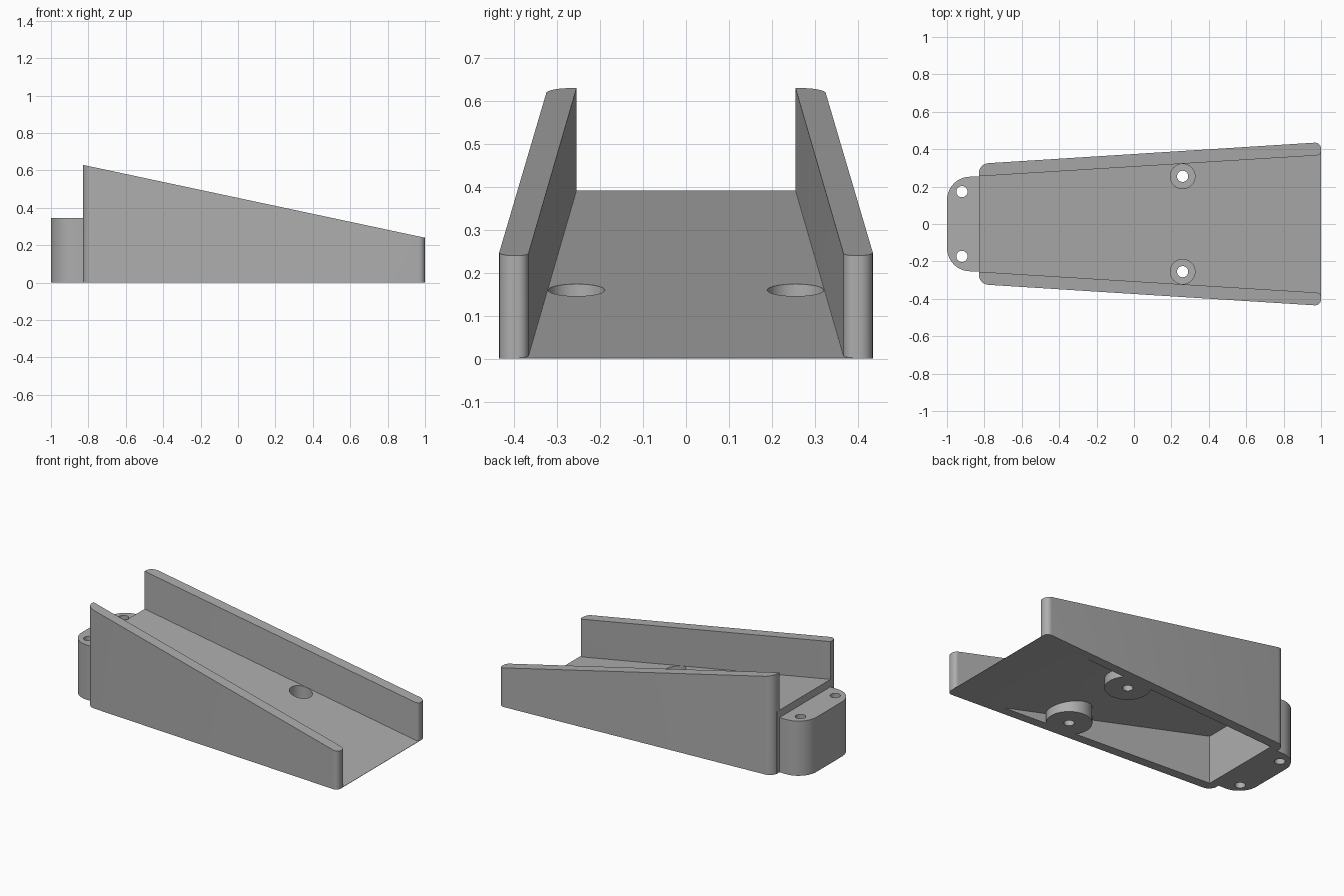
import bpy
import bmesh
import math
from mathutils import Vector

cube = bpy.data.objects.get("Cube")
if cube:
    bpy.data.objects.remove(cube, do_unlink=True)

grey = bpy.data.materials.new("plain_grey")
grey.use_nodes = True
colour = (0.42, 0.42, 0.42, 1)
grey.diffuse_color = colour
grey.node_tree.nodes["Principled BSDF"].inputs["Base Color"].default_value = colour

BACK, FRONT = -0.83, 1.0
SLOPE = 0.213


def floor_z(x):
    return SLOPE * (FRONT - x) + 0.002


def wall_z(x):
    return floor_z(x) + 0.238


def level(z):
    return lambda x: z


def fillet(points, radii, steps=10):
    """Round each corner of a plan outline by its own radius."""
    out = []
    for i, (p, r) in enumerate(zip(points, radii)):
        p = Vector(p)
        a = (Vector(points[i - 1]) - p).normalized()
        b = (Vector(points[(i + 1) % len(points)]) - p).normalized()
        if r == 0:
            out.append(p)
            continue
        half = a.angle(b) / 2
        centre = p + (a + b).normalized() * r / math.sin(half)
        start = p + a * r / math.tan(half) - centre
        end = p + b * r / math.tan(half) - centre
        sweep = math.pi - 2 * half
        for k in range(steps + 1):
            t = k / steps
            out.append(centre + (start * math.sin((1 - t) * sweep)
                                 + end * math.sin(t * sweep)) / math.sin(sweep))
    return out


def circle(x, y, r, n=48):
    return [(x + r * math.cos(math.tau * i / n), y + r * math.sin(math.tau * i / n))
            for i in range(n)]


def prism(name, plan, top, bottom=0.0):
    """Extrude a plan outline from a flat bottom to a sloping or level top."""
    bm = bmesh.new()
    low = [bm.verts.new((p[0], p[1], bottom)) for p in plan]
    high = [bm.verts.new((p[0], p[1], top(p[0]))) for p in plan]
    bm.faces.new(low)
    bm.faces.new(high)
    for i in range(len(plan)):
        j = (i + 1) % len(plan)
        bm.faces.new((low[i], low[j], high[j], high[i]))
    bmesh.ops.recalc_face_normals(bm, faces=bm.faces)
    mesh = bpy.data.meshes.new(name)
    bm.to_mesh(mesh)
    bm.free()
    mesh.materials.append(grey)
    obj = bpy.data.objects.new(name, mesh)
    bpy.context.collection.objects.link(obj)
    return obj


def combine(target, tool, operation):
    """Apply a boolean and discard the tool."""
    mod = target.modifiers.new("combine", "BOOLEAN")
    mod.operation = operation
    mod.solver = "EXACT"
    mod.object = tool
    bpy.context.view_layer.objects.active = target
    bpy.ops.object.modifier_apply(modifier=mod.name)
    bpy.data.objects.remove(tool, do_unlink=True)


# Sloping floor wedge
body = prism("ramp_body", [(BACK, -0.28), (FRONT, -0.40), (FRONT, 0.40), (BACK, 0.28)], floor_z)

# Flared side walls
wall = fillet([(BACK, 0.255), (FRONT, 0.368), (FRONT, 0.437), (BACK, 0.322)],
              [0, 0.025, 0.032, 0.055])
for side in (-1, 1):
    combine(body, prism("side_wall", [(x, y * side) for x, y in wall], wall_z), "UNION")

# Rear mounting tab
tab = fillet([(-1, -0.253), (-0.8, -0.253), (-0.8, 0.253), (-1, 0.253)], [0.125, 0, 0, 0.125])
combine(body, prism("rear_tab", tab, level(0.345)), "UNION")

# Hollow underside
pocket = [(-0.775, -0.265), (0.8, -0.368), (0.8, 0.368), (-0.775, 0.265)]
combine(body, prism("pocket_cutter", pocket, lambda x: floor_z(x) - 0.077, -0.05), "DIFFERENCE")

# Screw bosses with counterbores, and the tab holes
for side in (-1, 1):
    y = 0.255 * side
    boss = prism("screw_boss", circle(0.26, y, 0.13), lambda x: floor_z(x) - 0.02)
    combine(body, boss, "UNION")
    combine(body, prism("counterbore", circle(0.26, y, 0.066), level(0.22), 0.07), "DIFFERENCE")
    combine(body, prism("screw_hole", circle(0.26, y, 0.03, 32), level(0.2), -0.1), "DIFFERENCE")
    combine(body, prism("tab_hole", circle(-0.92, 0.173 * side, 0.03, 32), level(0.5), -0.1),
            "DIFFERENCE")

# Smooth the rounded corners and keep the edges sharp
bpy.ops.object.select_all(action="DESELECT")
body.select_set(True)
bpy.context.view_layer.objects.active = body
bpy.ops.object.shade_smooth_by_angle(angle=math.radians(30))
